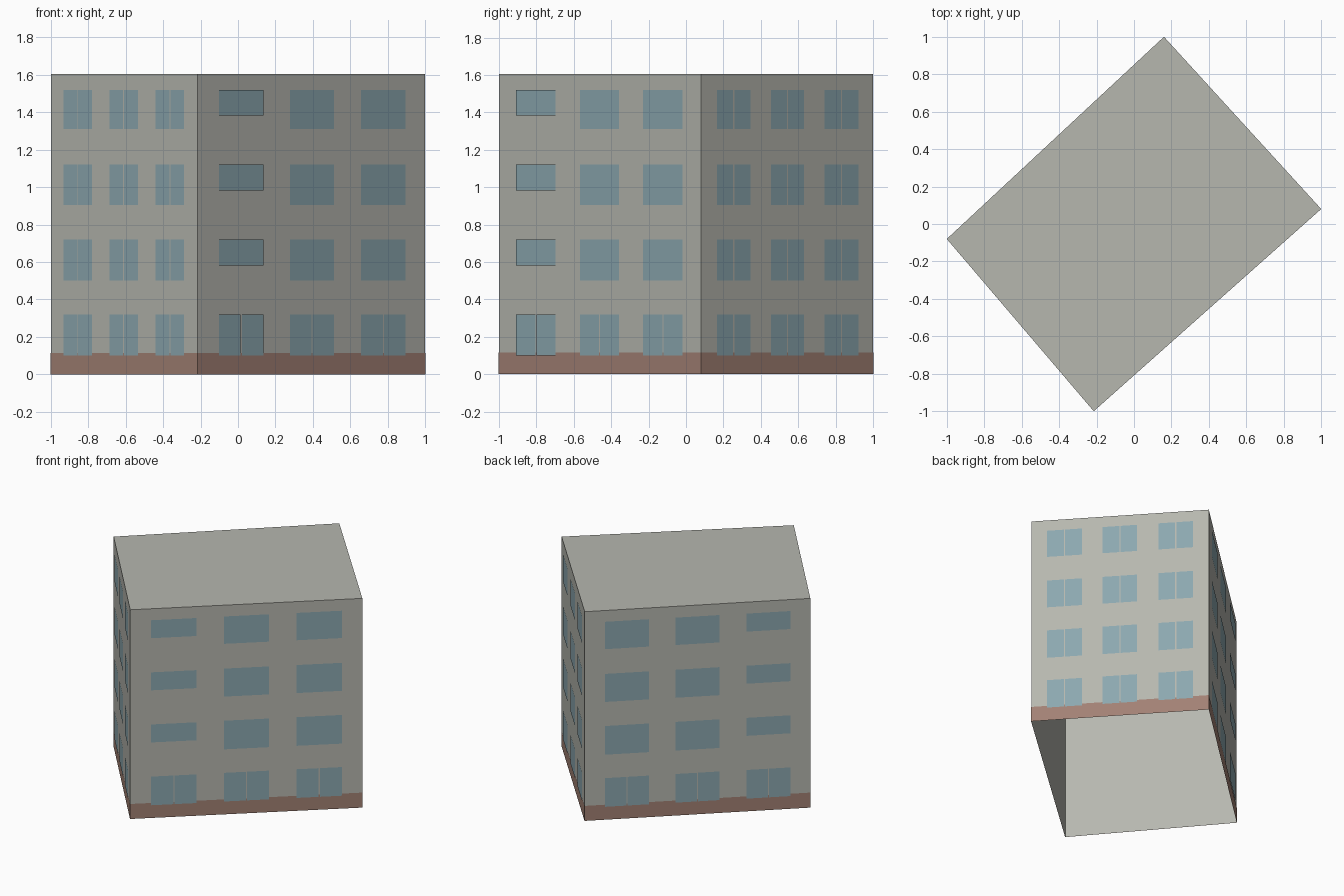
import bpy, bmesh
from mathutils import Vector

cube = bpy.data.objects.get("Cube")
if cube:
    bpy.data.objects.remove(cube, do_unlink=True)


def material(name, rgb):
    # Colours are given as sRGB and stored as linear values
    col = [((c / 255 + 0.055) / 1.055) ** 2.4 for c in rgb] + [1]
    m = bpy.data.materials.new(name)
    m.use_nodes = True
    m.diffuse_color = col
    m.node_tree.nodes["Principled BSDF"].inputs["Base Color"].default_value = col
    return m


CONCRETE = material("pale concrete", (182, 183, 175))
BRICK = material("dull brick", (162, 129, 116))
GLASS = material("blue grey glass", (140, 168, 176))

HEIGHT = 1.605
PLINTH = 0.115
CORNERS = [Vector(p) for p in ((-1, -0.08, 0), (-0.215, -1, 0), (1, 0.08, 0), (0.16, 1, 0))]


def finish(name, bm, mat):
    mesh = bpy.data.meshes.new(name)
    bm.to_mesh(mesh)
    bm.free()
    mesh.materials.append(mat)
    obj = bpy.data.objects.new(name, mesh)
    bpy.context.collection.objects.link(obj)


def ring(bm, corners, top):
    """Vertical band of quads around the plan; returns its upper vertices."""
    low = [bm.verts.new(c) for c in corners]
    high = [bm.verts.new(c + Vector((0, 0, top))) for c in corners]
    for i in range(len(corners)):
        j = (i + 1) % len(corners)
        bm.faces.new((low[i], low[j], high[j], high[i]))
    return high


# Walls and roof, open underneath
bm = bmesh.new()
bm.faces.new(ring(bm, CORNERS, HEIGHT))
finish("walls_and_roof", bm, CONCRETE)

# Painted plinth band
bm = bmesh.new()
ring(bm, [c * 1.002 for c in CORNERS], PLINTH)
finish("plinth", bm, BRICK)

# Windows: four storeys, three columns on every wall
COLUMNS = ((0.09, 0.285), (0.403, 0.597), (0.716, 0.912))
FLOORS = ((0.10, 0.32), (0.50, 0.72), (0.905, 1.12), (1.31, 1.52))
STAIR_HEIGHT = 0.138
GAP = 0.008


def pane(bm, a, b, t0, t1, z0, z1, out):
    along = b - a
    normal = Vector((along.y, -along.x, 0)).normalized() * out
    bm.faces.new([bm.verts.new(a + along * t + normal + Vector((0, 0, z)))
                  for t, z in ((t0, z0), (t1, z0), (t1, z1), (t0, z1))])


WALLS = ("front_left", "front_right", "back_right", "back_left")
for w, side in enumerate(WALLS):
    a, b = CORNERS[w], CORNERS[(w + 1) % 4]
    long_wall = w % 2 == 1
    stair_column = {1: 0, 3: 2}.get(w)
    half_gap = GAP / 2 / (b - a).length
    bm = bmesh.new()
    for floor, (z0, z1) in enumerate(FLOORS):
        for col, (t0, t1) in enumerate(COLUMNS):
            stair = col == stair_column
            out = 0.007 if stair else 0.004
            if long_wall and floor > 0:
                # Single panes, shorter at the stairwell
                pane(bm, a, b, t0, t1, z1 - STAIR_HEIGHT if stair else z0, z1, out)
            else:
                # Pairs of panes with a narrow mullion
                mid = (t0 + t1) / 2
                pane(bm, a, b, t0, mid - half_gap, z0, z1, out)
                pane(bm, a, b, mid + half_gap, t1, z0, z1, out)
    finish(side + "_windows", bm, GLASS)
